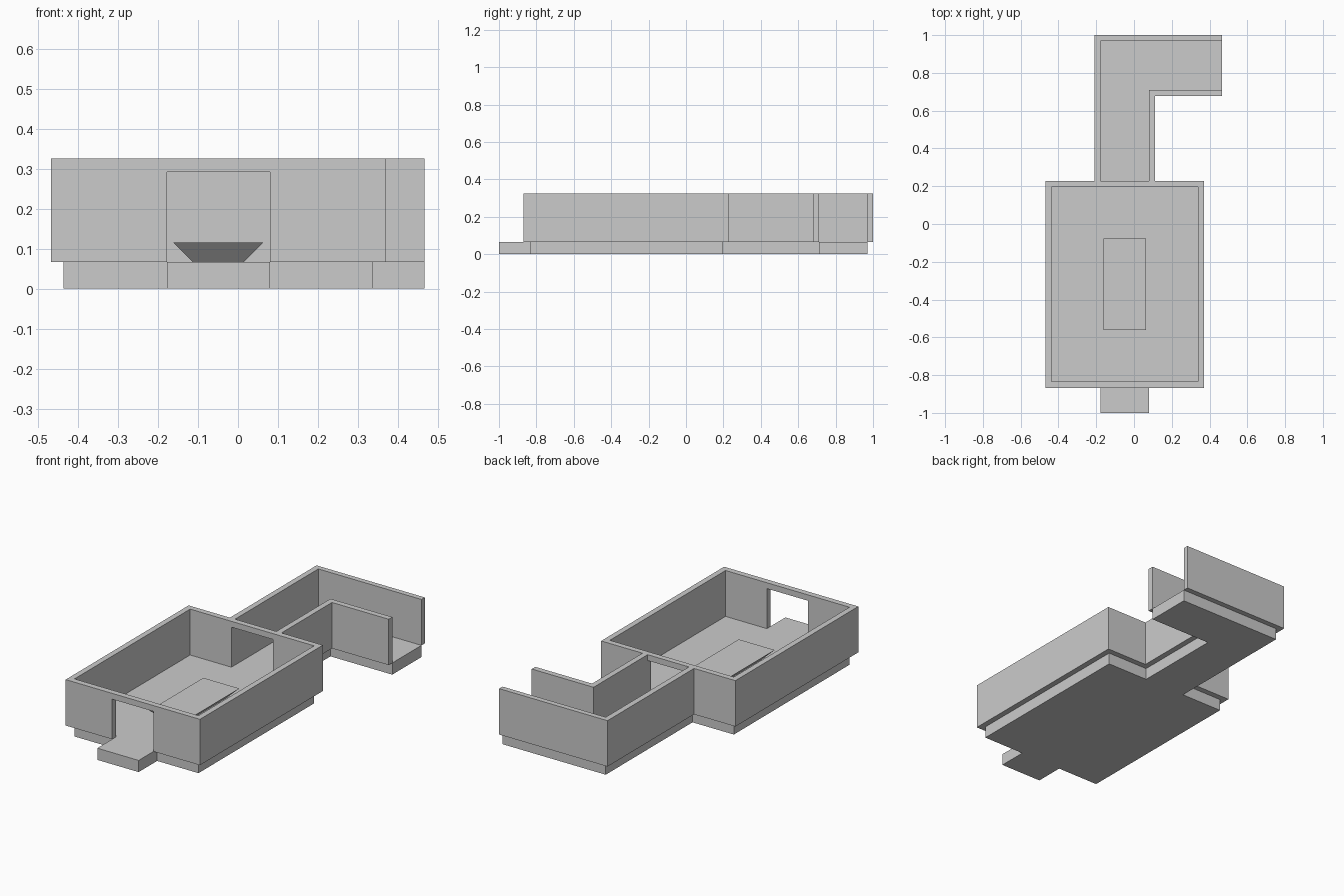
import bpy
import bmesh

if "Cube" in bpy.data.objects:
    bpy.data.objects.remove(bpy.data.objects["Cube"])

FLOOR_TOP, WALL_TOP, DOOR_TOP = 0.066, 0.325, 0.292


def prism(name, outline, z0, z1):
    """Extrude a counter-clockwise plan outline from z0 to z1."""
    bm = bmesh.new()
    face = bm.faces.new([bm.verts.new((x, y, z0)) for x, y in outline])
    ext = bmesh.ops.extrude_face_region(bm, geom=[face], use_keep_orig=True)
    for v in ext["geom"]:
        if isinstance(v, bmesh.types.BMVert):
            v.co.z = z1
    bmesh.ops.recalc_face_normals(bm, faces=bm.faces)
    mesh = bpy.data.meshes.new(name)
    bm.to_mesh(mesh)
    bm.free()
    obj = bpy.data.objects.new(name, mesh)
    bpy.context.collection.objects.link(obj)
    return obj


def rect(x0, x1, y0, y1):
    return [(x0, y0), (x1, y0), (x1, y1), (x0, y1)]


def cut(target, cutter):
    """Subtract cutter from target, then remove the cutter."""
    cutter.hide_render = True
    mod = target.modifiers.new("cut", 'BOOLEAN')
    mod.operation = 'DIFFERENCE'
    mod.solver = 'EXACT'
    mod.object = cutter
    bpy.context.view_layer.objects.active = target
    bpy.ops.object.modifier_apply(modifier=mod.name)
    bpy.data.objects.remove(cutter)


# Floor slab: porch, main room, corridor and side arm in one outline
prism("floor", [
    (-0.178, -1.0), (0.08, -1.0), (0.08, -0.835), (0.338, -0.835),
    (0.338, 0.196), (0.08, 0.196), (0.08, 0.71), (0.466, 0.71),
    (0.466, 0.97), (-0.178, 0.97), (-0.178, 0.196), (-0.436, 0.196),
    (-0.436, -0.835), (-0.178, -0.835)], 0, FLOOR_TOP)

# Main room walls with a doorway front and back
room = prism("room_walls", rect(-0.468, 0.37, -0.868, 0.228), FLOOR_TOP, WALL_TOP)
cut(room, prism("room_cutter", rect(-0.436, 0.338, -0.835, 0.196), -0.1, 0.5))
cut(room, prism("door_cutter", rect(-0.178, 0.08, -1.1, 0.4), -0.1, DOOR_TOP))

# Corridor walls: outer and inner L shapes, open at the arm's end
prism("corridor_outer_wall", [
    (-0.21, 0.228), (-0.178, 0.228), (-0.178, 0.97), (0.466, 0.97),
    (0.466, 1.0), (-0.21, 1.0)], FLOOR_TOP, WALL_TOP)
prism("corridor_inner_wall", [
    (0.08, 0.228), (0.112, 0.228), (0.112, 0.678), (0.466, 0.678),
    (0.466, 0.71), (0.08, 0.71)], FLOOR_TOP, WALL_TOP)

# Central table: block tapering in towards the floor
table = prism("table", rect(-0.162, 0.063, -0.56, -0.078), FLOOR_TOP, 0.115)
for v in table.data.vertices:
    if v.co.z < 0.09:
        v.co.x += 0.049 if v.co.x < -0.05 else -0.049
        v.co.y += 0.049 if v.co.y < -0.32 else -0.049
